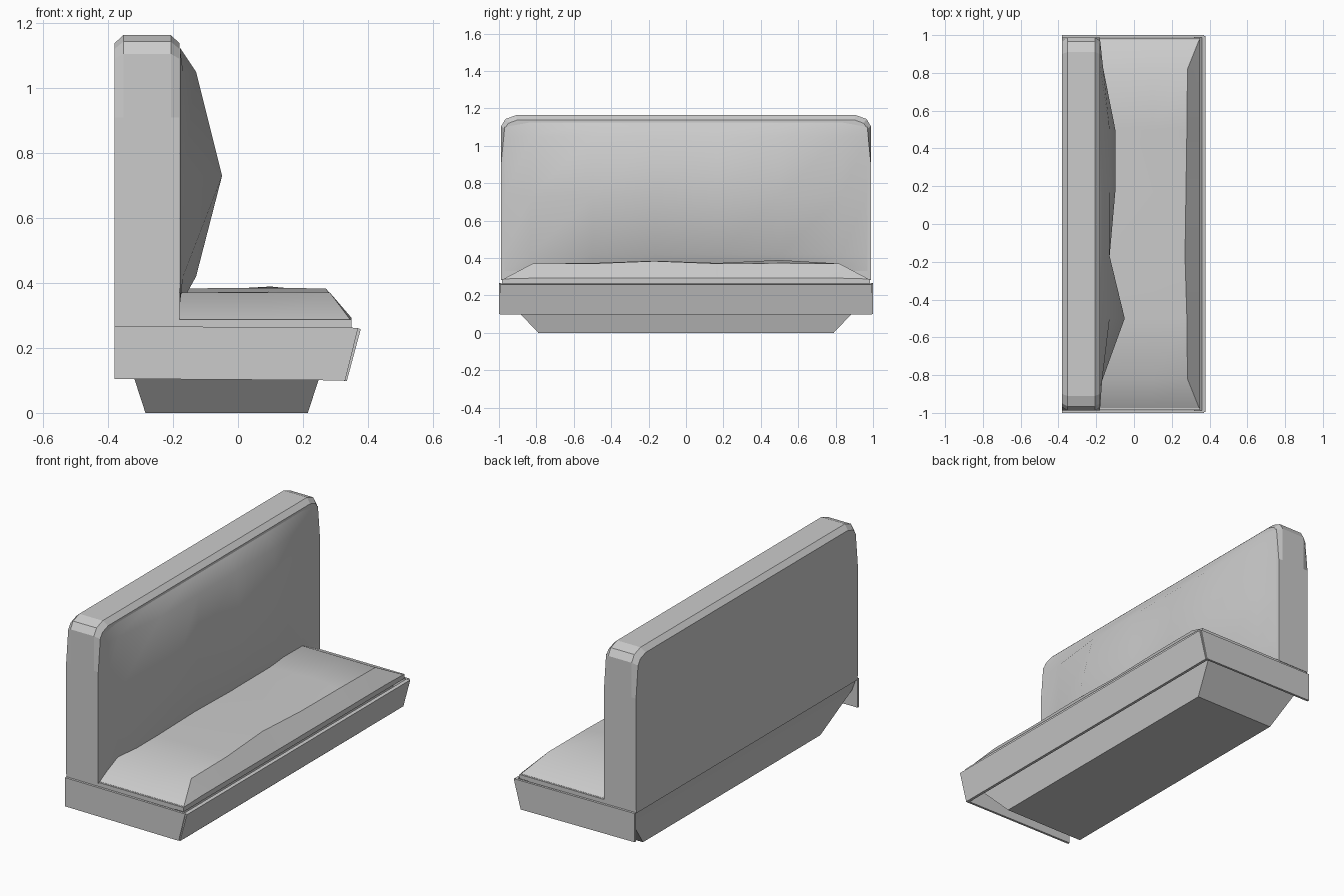
import bpy
import bmesh
from math import radians

cube = bpy.data.objects.get("Cube")
if cube:
    bpy.data.objects.remove(cube, do_unlink=True)

grey = bpy.data.materials.new("light_grey")
grey.use_nodes = True
COLOUR = (0.6, 0.6, 0.6, 1)
grey.diffuse_color = COLOUR
grey.node_tree.nodes["Principled BSDF"].inputs["Base Color"].default_value = COLOUR


def finish(name, bm, smooth=None):
    bmesh.ops.recalc_face_normals(bm, faces=bm.faces)
    mesh = bpy.data.meshes.new(name)
    bm.to_mesh(mesh)
    bm.free()
    mesh.materials.append(grey)
    obj = bpy.data.objects.new(name, mesh)
    bpy.context.collection.objects.link(obj)
    if smooth:
        bpy.ops.object.select_all(action="DESELECT")
        obj.select_set(True)
        bpy.context.view_layer.objects.active = obj
        bpy.ops.object.shade_smooth_by_angle(angle=radians(smooth))
    return obj


def skin(bm, rows, closed):
    """Join rows of points with quads."""
    rows = [[bm.verts.new(p) for p in row] for row in rows]
    for a, b in zip(rows, rows[1:]):
        n = len(a)
        for i in range(n if closed else n - 1):
            j = (i + 1) % n
            bm.faces.new((a[i], a[j], b[j], b[i]))
    return rows


def loft(name, rings, smooth=None):
    bm = bmesh.new()
    rows = skin(bm, rings, True)
    bm.faces.new(rows[0])
    bm.faces.new(rows[-1])
    return finish(name, bm, smooth)


def rect(x0, x1, y, z):
    return [(x0, -y, z), (x1, -y, z), (x1, y, z), (x0, y, z)]


# Flared plinth and thin seat board
loft("plinth", [rect(-0.285, 0.215, 0.79, 0), rect(-0.35, 0.28, 0.98, 0.2),
                rect(-0.375, 0.3, 0.98, 0.27)])
loft("seat_board", [rect(-0.38, 0.35, 0.985, 0.263), rect(-0.38, 0.35, 0.985, 0.287)])

# Skirt: two end panels and a leaning front panel, open at the back
for side, name in ((-1, "right_skirt"), (1, "left_skirt")):
    outline = [(-0.38, 0.105), (0.33, 0.1), (0.37, 0.262), (-0.38, 0.267)]
    loft(name, [[(x, side * y, z) for x, z in outline] for y in (0.987, 1.0)])
lean = [(0.317, 0.1), (0.335, 0.098), (0.378, 0.258), (0.36, 0.262)]
loft("front_skirt", [[(x, y, z) for x, z in lean] for y in (-0.995, 0.995)])

# Seat cushion: y, top height, extra swell, front edge of the top
seat_sections = [(-0.975, 0.288, 0, 0.345), (-0.82, 0.37, 0, 0.283), (-0.5, 0.37, 0.003, 0.28),
                 (-0.17, 0.383, 0.002, 0.27), (0.17, 0.37, 0.003, 0.275),
                 (0.5, 0.372, 0.017, 0.28), (0.82, 0.37, 0, 0.283), (0.975, 0.288, 0, 0.345)]
loft("seat_cushion",
     [[(-0.2, y, 0.28), (-0.2, y, top), (0.1, y, top + swell), (front, y, top),
       (0.35, y, min(top, 0.292)), (0.35, y, 0.28)]
      for y, top, swell, front in seat_sections], 28)

# Backrest shell: chamfered outline lofted from rear to front
full = [(0.988, 0.283), (0.988, 0.91), (0.988, 1.105), (0.965, 1.143), (0.91, 1.163)]
inset = [(0.988, 0.283), (0.988, 0.91), (0.97, 1.09), (0.95, 1.12), (0.9, 1.138)]


def outline(half, x):
    return [(x, y, z) for y, z in half] + [(x, -y, z) for y, z in reversed(half)]


loft("backrest", [outline(inset, -0.38), outline(full, -0.353),
                  outline(full, -0.207), outline(inset, -0.18)])

# Backrest padding: uneven swell across the front
columns = [(-0.97, 0), (-0.83, 0.01), (-0.5, 0.13), (-0.17, 0.05),
           (0.17, 0.08), (0.5, 0.08), (0.83, 0.015), (0.97, 0)]
levels = [(0.33, 0), (0.42, 0.05), (0.73, 0.13), (1.05, 0.05), (1.125, 0)]
bm = bmesh.new()
skin(bm, [[(-0.179 + min(limit, swell), y, min(z, 1.1) if abs(y) > 0.9 else z)
           for y, swell in columns] for z, limit in levels], False)
padding = finish("backrest_padding", bm, 60)
# Keep the padding facing the seat
if sum(p.normal.x for p in padding.data.polygons) < 0:
    padding.data.flip_normals()
